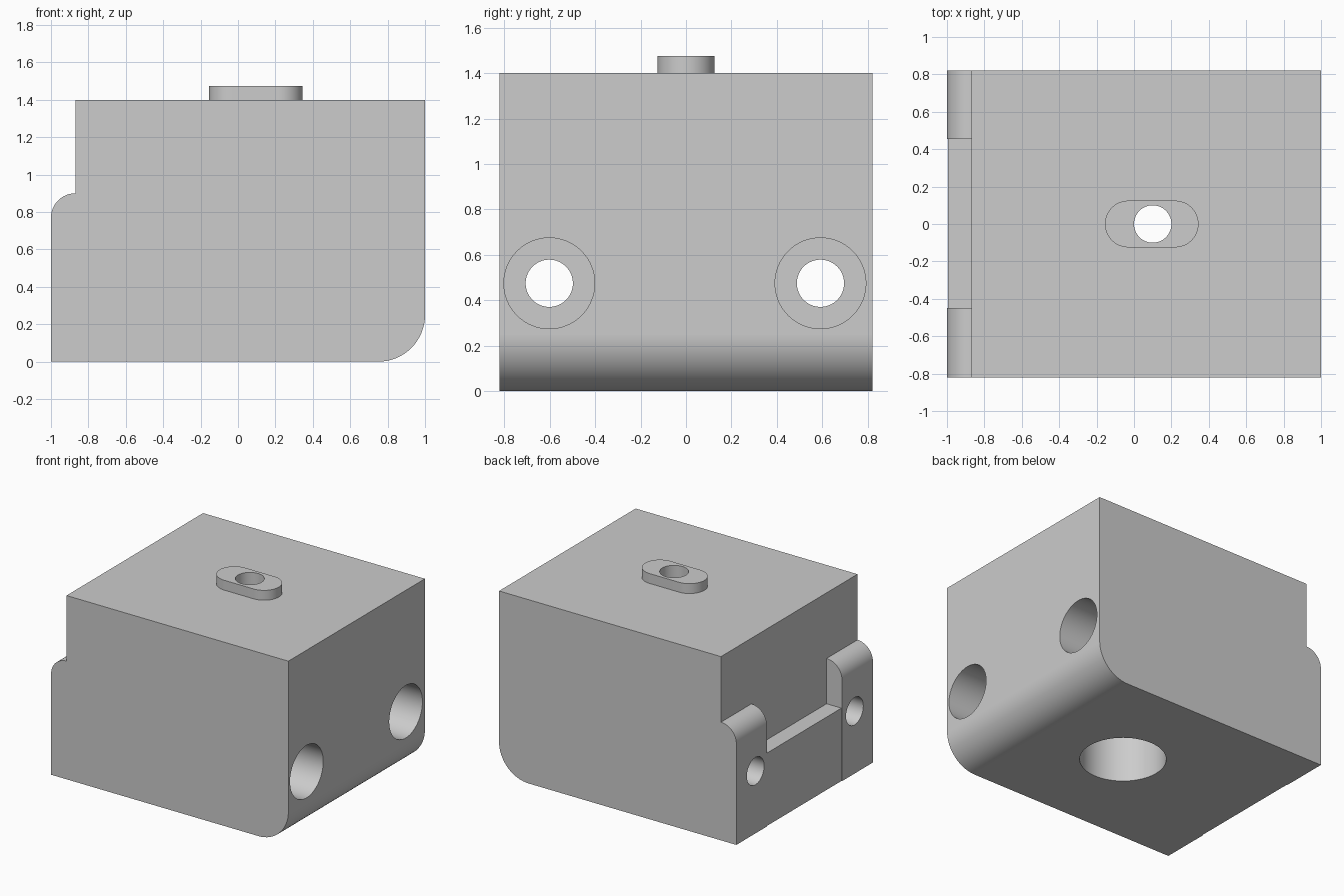
import bpy, bmesh, math
from mathutils import Matrix, Vector

if "Cube" in bpy.data.objects:
    bpy.data.objects.remove(bpy.data.objects["Cube"])

HALF_Y = 0.822
STEP_X = -0.87

grey = bpy.data.materials.new("light grey")
grey.diffuse_color = (0.604, 0.604, 0.604, 1)
grey.use_nodes = True
grey.node_tree.nodes["Principled BSDF"].inputs["Base Color"].default_value = grey.diffuse_color


def arc(cx, cz, r, a0, a1, n=16):
    """Points on an arc, angles in degrees."""
    return [(cx + r * math.cos(math.radians(a0 + (a1 - a0) * i / n)),
             cz + r * math.sin(math.radians(a0 + (a1 - a0) * i / n)))
            for i in range(n + 1)]


def prism(name, points, extrude):
    """Closed solid from a flat outline of 3D points and an extrusion vector."""
    bm = bmesh.new()
    face = bm.faces.new([bm.verts.new(p) for p in points])
    top = bmesh.ops.extrude_face_region(bm, geom=[face])
    bmesh.ops.translate(bm, vec=Vector(extrude),
                        verts=[v for v in top["geom"] if isinstance(v, bmesh.types.BMVert)])
    bmesh.ops.recalc_face_normals(bm, faces=bm.faces)
    mesh = bpy.data.meshes.new(name)
    bm.to_mesh(mesh)
    bm.free()
    obj = bpy.data.objects.new(name, mesh)
    bpy.context.collection.objects.link(obj)
    mesh.materials.append(grey)
    return obj


def bore(name, axis, a, b, start, end, r):
    """Cylindrical cutter along x (a, b = y, z) or z (a, b = x, y)."""
    ring = arc(a, b, r, 0, 360, 64)[:-1]
    if axis == "x":
        return prism(name, [(start, p, q) for p, q in ring], (end - start, 0, 0))
    return prism(name, [(p, q, start) for p, q in ring], (0, 0, end - start))


def combine(target, tool, operation):
    bpy.context.view_layer.objects.active = target
    mod = target.modifiers.new(tool.name, "BOOLEAN")
    mod.operation = operation
    mod.solver = "EXACT"
    mod.object = tool
    bpy.ops.object.modifier_apply(modifier=mod.name)
    bpy.data.objects.remove(tool, do_unlink=True)


# Block: side profile with a rounded lower edge and a rounded step
profile = [(-1, 0)] + arc(0.75, 0.25, 0.25, -90, 0) + [(1, 1.4), (STEP_X, 1.4)]
profile += arc(STEP_X, 0.77, 0.13, 90, 180)
block = prism("block", [(x, -HALF_Y, z) for x, z in profile], (0, 2 * HALF_Y, 0))

# Gap between the two lugs, with a ledge below
gap = [(-1.2, -0.2), (-0.995, -0.2), (-0.995, 0.555), (STEP_X, 0.555),
       (STEP_X, 1.0), (-1.2, 1.0)]
combine(block, prism("lug_gap", [(x, -0.45, z) for x, z in gap], (0, 0.905, 0)), "DIFFERENCE")

# Slot key on top
key = arc(0.22, 0, 0.125, -90, 90, 24) + arc(-0.03, 0, 0.125, 90, 270, 24)
combine(block, prism("slot_key", [(x, y, 1.3) for x, y in key], (0, 0, 0.175)), "UNION")

# Counterbored screw holes through the lugs
for y in (-0.602, 0.592):
    combine(block, bore("side_hole", "x", y, 0.475, -1.2, 1.2, 0.104), "DIFFERENCE")
    combine(block, bore("side_counterbore", "x", y, 0.475, -0.62, 1.2, 0.2), "DIFFERENCE")

# Counterbored hole from below through the slot key
combine(block, bore("key_hole", "z", 0.1, 0, -0.2, 1.7, 0.1), "DIFFERENCE")
combine(block, bore("bottom_counterbore", "z", 0.1, 0, -0.2, 1.15, 0.3), "DIFFERENCE")

# Smooth curved walls, keep crisp edges
bpy.ops.object.select_all(action="DESELECT")
block.select_set(True)
bpy.context.view_layer.objects.active = block
bpy.ops.object.shade_smooth_by_angle(angle=math.radians(30))
weighted = block.modifiers.new("flat_face_normals", "WEIGHTED_NORMAL")
weighted.keep_sharp = True
